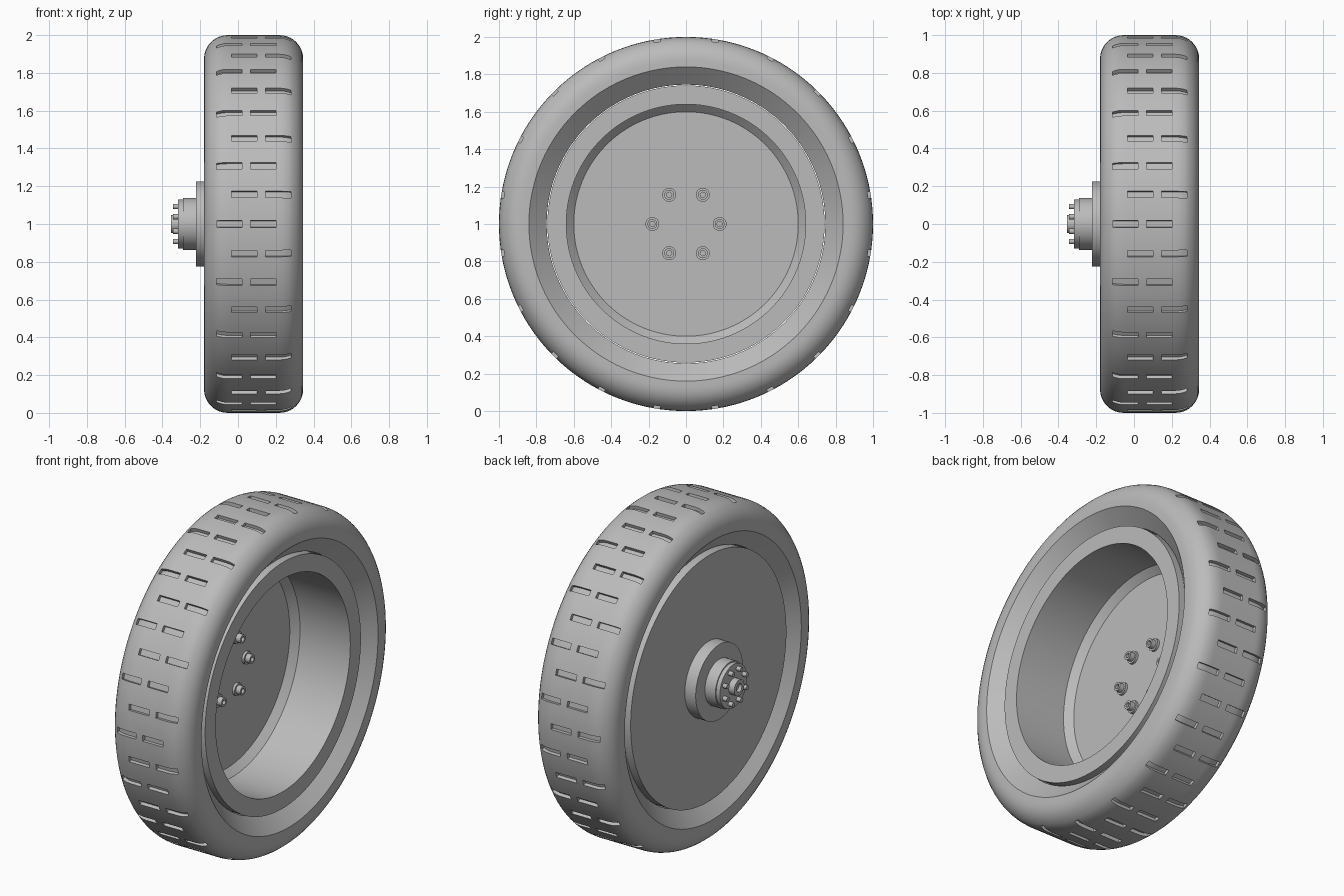
import bpy, bmesh
from math import cos, sin, pi, sqrt, radians

if "Cube" in bpy.data.objects:
    bpy.data.objects.remove(bpy.data.objects["Cube"], do_unlink=True)

grey = bpy.data.materials.new("plain_grey")
grey.use_nodes = True
colour = (0.5, 0.5, 0.5, 1)
grey.diffuse_color = colour
grey.node_tree.nodes["Principled BSDF"].inputs["Base Color"].default_value = colour

AXLE_Z = 1.0


def lathe_mesh(profile, angles, closed=False, y=0, z=AXLE_Z):
    """Revolve (x, radius) points about an axis parallel to x."""
    bm = bmesh.new()
    rings = []
    for x, r in profile:
        if r == 0:
            rings.append([bm.verts.new((x, y, z))] * len(angles))
        else:
            rings.append([bm.verts.new((x, y - r * cos(a), z + r * sin(a))) for a in angles])
    pairs = list(zip(rings, rings[1:]))
    if closed:
        pairs.append((rings[-1], rings[0]))
    faces = {}
    for i, (p, q) in enumerate(pairs):
        for j in range(len(angles)):
            k = (j + 1) % len(angles)
            corners = list(dict.fromkeys((p[j], p[k], q[k], q[j])))
            faces[i, j] = bm.faces.new(corners)
    bmesh.ops.recalc_face_normals(bm, faces=bm.faces)
    return bm, faces


def finish(name, bm):
    mesh = bpy.data.meshes.new(name)
    bm.to_mesh(mesh)
    bm.free()
    mesh.materials.append(grey)
    obj = bpy.data.objects.new(name, mesh)
    bpy.context.collection.objects.link(obj)
    bpy.ops.object.select_all(action="DESELECT")
    obj.select_set(True)
    bpy.context.view_layer.objects.active = obj
    bpy.ops.object.shade_smooth_by_angle(angle=radians(30))
    return obj


def turned(name, profile, sides=96, **place):
    angles = [2 * pi * i / sides for i in range(sides)]
    return finish(name, lathe_mesh(profile, angles, **place)[0])


# Tyre: rounded shoulders, conical bead recesses and staggered tread slots
BACK, FRONT, FILLET = -0.18, 0.345, 0.125
SLOTS = [[(-0.115, 0.02), (0.065, 0.2)], [(-0.035, 0.1), (0.145, 0.28)]]


def tread_radius(x):
    over = max(BACK + FILLET - x, x - (FRONT - FILLET), 0)
    return 1 - FILLET + sqrt(max(FILLET ** 2 - over ** 2, 0))


stations = {round(x, 4) for row in SLOTS for slot in row for x in slot}
for i in range(9):
    step = FILLET * (1 - cos(i * pi / 16))
    stations |= {round(BACK + step, 4), round(FRONT - step, 4)}
profile = [(x, tread_radius(x)) for x in sorted(stations)]
profile += [(FRONT, 0.84), (FRONT - 0.085, 0.745), (BACK + 0.075, 0.745), (BACK, 0.84)]

ROWS, SLOT_ANGLE = 40, radians(2)
pitch = 2 * pi / ROWS
gap = (pitch - SLOT_ANGLE) / 3
angles = [row * pitch - SLOT_ANGLE / 2 + offset for row in range(ROWS)
          for offset in (0, SLOT_ANGLE, SLOT_ANGLE + gap, SLOT_ANGLE + 2 * gap)]
bm, faces = lathe_mesh(profile, angles, closed=True)
sunk = []
for (i, j), face in faces.items():
    if j % 4 == 0 and i < len(stations) - 1:
        middle = (profile[i][0] + profile[i + 1][0]) / 2
        if any(a < middle < b for a, b in SLOTS[j // 4 % 2]):
            sunk.append(face)
result = bmesh.ops.extrude_face_region(bm, geom=sunk)
for v in [g for g in result["geom"] if isinstance(g, bmesh.types.BMVert)]:
    r = sqrt(v.co.y ** 2 + (v.co.z - AXLE_Z) ** 2)
    scale = (r - 0.02) / r
    v.co.y *= scale
    v.co.z = AXLE_Z + (v.co.z - AXLE_Z) * scale
bmesh.ops.delete(bm, geom=[f for f in sunk if f.is_valid], context="FACES_ONLY")
bmesh.ops.recalc_face_normals(bm, faces=bm.faces)
finish("tyre", bm)

# Rim: deep dish on one side, flat disc on the other
FLOOR = -0.075
turned("rim", [(FLOOR, 0), (FLOOR, 0.6), (FLOOR + 0.04, 0.64), (0.3, 0.64),
               (0.3, 0.741), (-0.15, 0.741), (-0.15, 0)], sides=160)

# Hub: flange, barrel, end plate and hollow centre cap
turned("hub_flange", [(-0.14, 0), (-0.14, 0.225), (-0.222, 0.225), (-0.222, 0)])
turned("hub_barrel", [(-0.21, 0), (-0.21, 0.137), (-0.292, 0.137), (-0.292, 0.13),
                      (-0.317, 0.13), (-0.317, 0)])
turned("hub_cap", [(-0.31, 0), (-0.31, 0.048), (-0.355, 0.048), (-0.355, 0.025),
                   (-0.335, 0.025), (-0.335, 0)], sides=32)

# Ring of small studs on the hub end
for i in range(8):
    a = (i + 0.5) * pi / 4
    turned(f"hub_stud_{i + 1}", [(-0.31, 0), (-0.31, 0.014), (-0.345, 0.014), (-0.345, 0)],
           sides=16, y=0.1 * cos(a), z=AXLE_Z + 0.1 * sin(a))

# Six stepped socket bolts on the dish floor
for i in range(6):
    a = i * pi / 3
    turned(f"dish_bolt_{i + 1}",
           [(FLOOR - 0.01, 0), (FLOOR - 0.01, 0.037), (FLOOR + 0.015, 0.037),
            (FLOOR + 0.015, 0.026), (FLOOR + 0.045, 0.026), (FLOOR + 0.045, 0.014),
            (FLOOR + 0.025, 0.014), (FLOOR + 0.025, 0)],
           sides=24, y=0.18 * cos(a), z=AXLE_Z + 0.18 * sin(a))
